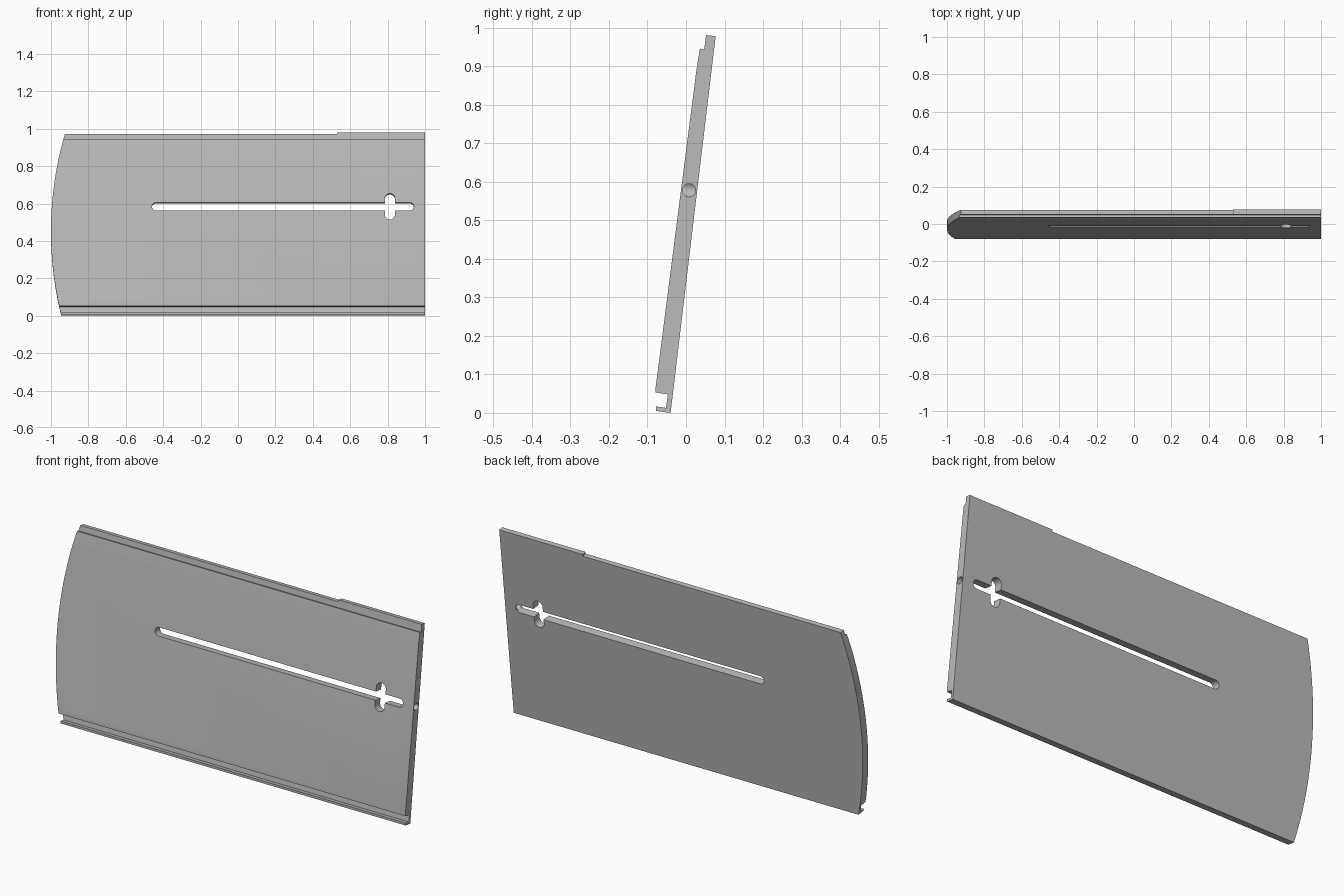
import bpy, bmesh, math
from mathutils import Vector

cube = bpy.data.objects.get("Cube")
if cube:
    bpy.data.objects.remove(cube, do_unlink=True)

TILT = math.atan(0.12)
NORMAL = Vector((0, math.cos(TILT), -math.sin(TILT)))   # front to back through the plate
CENTRE_Y, CENTRE_Z = 0.008, 0.578

grey = bpy.data.materials.new("plate grey")
grey.use_nodes = True
grey.diffuse_color = (0.5, 0.5, 0.5, 1)
grey.node_tree.nodes["Principled BSDF"].inputs["Base Color"].default_value = (0.5, 0.5, 0.5, 1)


def prism(name, points, sweep):
    """Closed solid made by sweeping a flat outline along a vector."""
    bm = bmesh.new()
    face = bm.faces.new([bm.verts.new(p) for p in points])
    swept = bmesh.ops.extrude_face_region(bm, geom=[face], use_keep_orig=True)
    verts = [g for g in swept["geom"] if isinstance(g, bmesh.types.BMVert)]
    bmesh.ops.translate(bm, verts=verts, vec=sweep)
    bmesh.ops.recalc_face_normals(bm, faces=bm.faces)
    mesh = bpy.data.meshes.new(name)
    bm.to_mesh(mesh)
    bm.free()
    mesh.materials.append(grey)
    obj = bpy.data.objects.new(name, mesh)
    bpy.context.collection.objects.link(obj)
    return obj


def on_plate(outline):
    """Place an x/z outline ahead of the plate, so a sweep along NORMAL goes through it."""
    mid = Vector((0, CENTRE_Y, CENTRE_Z))
    up = Vector((0, math.sin(TILT), math.cos(TILT)))
    return [mid + Vector((x, 0, 0)) + up * ((z - CENTRE_Z) / math.cos(TILT)) - NORMAL * 0.3
            for x, z in outline]


def capsule(cx, cz, half_x, half_z, steps=12):
    """Outline of a slot with round ends."""
    r = min(half_x, half_z)
    points = []
    for end in (0, 1):
        start = end * math.pi - (math.pi / 2 if half_x > half_z else 0)
        sign = 1 - 2 * end
        dx, dz = sign * (half_x - r), sign * (half_z - r)
        for i in range(steps + 1):
            a = start + math.pi * i / steps
            points.append((cx + dx + r * math.cos(a), cz + dz + r * math.sin(a)))
    return points


def boolean(target, cutter, operation):
    mod = target.modifiers.new(cutter.name, "BOOLEAN")
    mod.operation = operation
    mod.solver = "EXACT"
    mod.object = cutter
    bpy.context.view_layer.objects.active = target
    bpy.ops.object.modifier_apply(modifier=mod.name)
    bpy.data.objects.remove(cutter, do_unlink=True)


# Tilted plate section: hooked groove at the foot, rebate at the top
section = [(-0.04, 0), (-0.078, 0.005), (-0.078, 0.017), (-0.052, 0.013),
           (-0.047, 0.048), (-0.079, 0.053), (-0.079, 0.065), (0.027, 0.89),
           (0.036, 0.946), (0.047, 0.943), (0.052, 0.981), (0.077, 0.978)]
plate = prism("sliding_plate", [(-1.1, y, z) for y, z in section], Vector((2.1, 0, 0)))

# Bowed left end and the raised step along the top right
R, BOW_Z = 1.86, 0.45
outline = [(1.1, -0.1), (1.1, 1.1), (0.53, 1.1), (0.53, 0.971)]
for i in range(25):
    z = 0.971 - 1.071 * i / 24
    outline.append((-1 + R - math.sqrt(R * R - (z - BOW_Z) ** 2), z))
boolean(plate, prism("outline_trim", on_plate(outline), NORMAL * 0.6), "INTERSECT")

# Long slot and its short cross slot
for name, shape in (("long_slot", capsule(0.24, 0.581, 0.7, 0.021)),
                    ("cross_slot", capsule(0.812, 0.581, 0.027, 0.07))):
    boolean(plate, prism(name, on_plate(shape), NORMAL * 0.6), "DIFFERENCE")

# Round bore from the right end into the slot
ring = [(0.9, CENTRE_Y + y, CENTRE_Z + z) for y, z in capsule(0, 0, 0.0171, 0.017)]
boolean(plate, prism("end_bore", ring, Vector((0.2, 0, 0))), "DIFFERENCE")

bpy.ops.object.select_all(action="DESELECT")
plate.select_set(True)
bpy.context.view_layer.objects.active = plate
bpy.ops.object.shade_smooth_by_angle(angle=math.radians(25))
